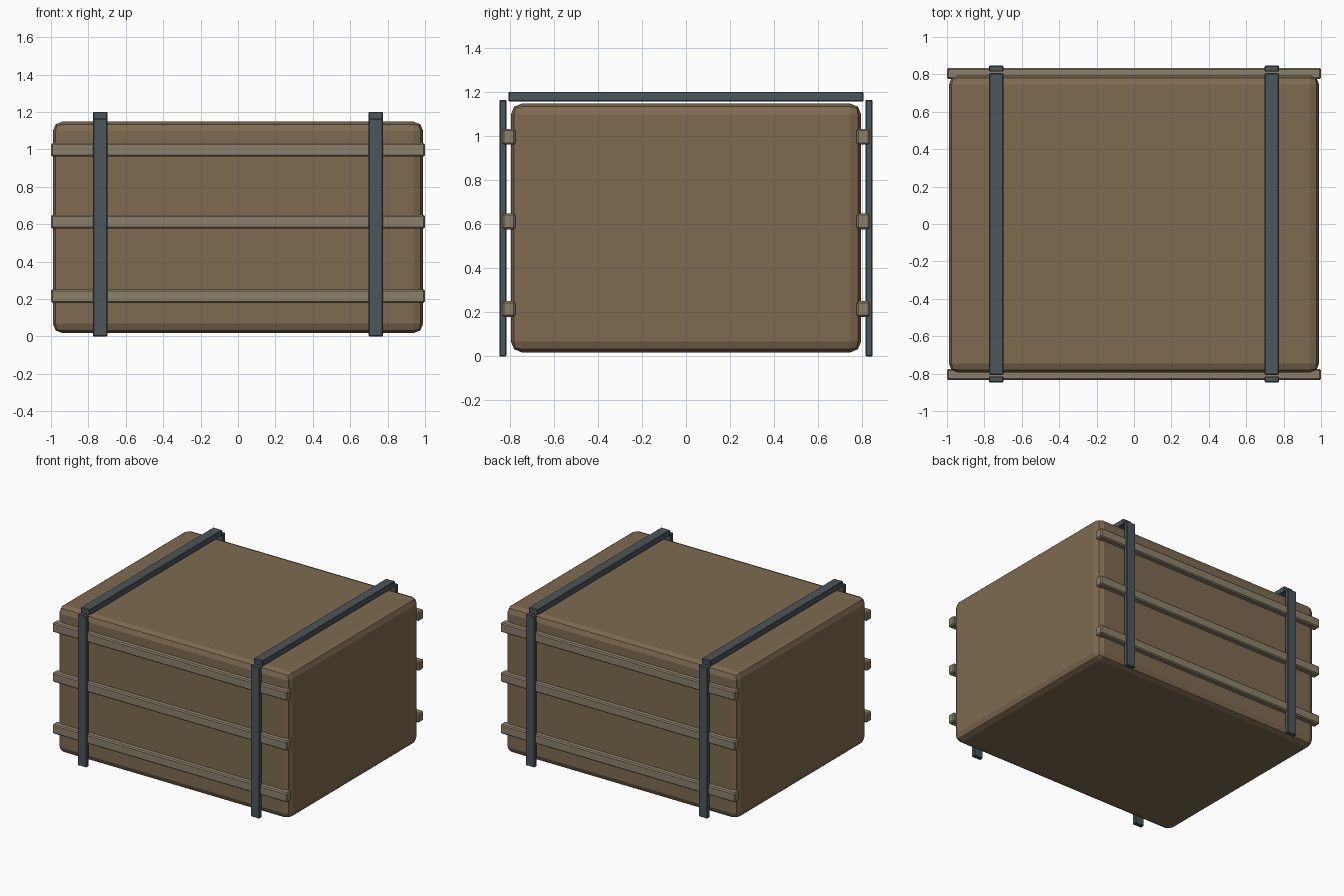
import bpy

cube = bpy.data.objects.get("Cube")
if cube:
    bpy.data.objects.remove(cube, do_unlink=True)


def material(name, rgb):
    m = bpy.data.materials.new(name)
    m.use_nodes = True
    colour = (*rgb, 1.0)
    m.diffuse_color = colour
    m.node_tree.nodes["Principled BSDF"].inputs["Base Color"].default_value = colour
    return m


brown = material("crate brown", (0.21, 0.145, 0.08))
pale = material("slat grey brown", (0.26, 0.215, 0.145))
steel = material("strap blue grey", (0.07, 0.095, 0.105))


def box(name, centre, size, mat, bevel, segments=1):
    """Box of the given full size with bevelled edges."""
    bpy.ops.mesh.primitive_cube_add(size=1, location=centre)
    ob = bpy.context.object
    ob.name = name
    ob.scale = size
    bpy.ops.object.transform_apply(location=False, rotation=False, scale=True)
    ob.data.materials.append(mat)
    mod = ob.modifiers.new("soft edges", "BEVEL")
    mod.width = bevel
    mod.segments = segments
    return ob


# Crate body
box("crate_body", (0, 0, 0.583), (1.98, 1.59, 1.13), brown, 0.05, 2)

# Horizontal slats on front and back
for side, y in (("front", -0.805), ("back", 0.805)):
    for level, z in (("lower", 0.215), ("middle", 0.613), ("upper", 0.997)):
        box(f"{side}_{level}_slat", (0, y, z), (2.0, 0.06, 0.072), pale, 0.008)

# Metal straps, upright on both faces and across the top
for hand, x in (("left", 0.737), ("right", -0.737)):
    for side, y in (("front", -0.831), ("back", 0.831)):
        box(f"{side}_{hand}_strap", (x, y, 0.582), (0.076, 0.032, 1.164), steel, 0.004)
    box(f"top_{hand}_strap", (x, 0, 1.179), (0.076, 1.612, 0.044), steel, 0.004)
